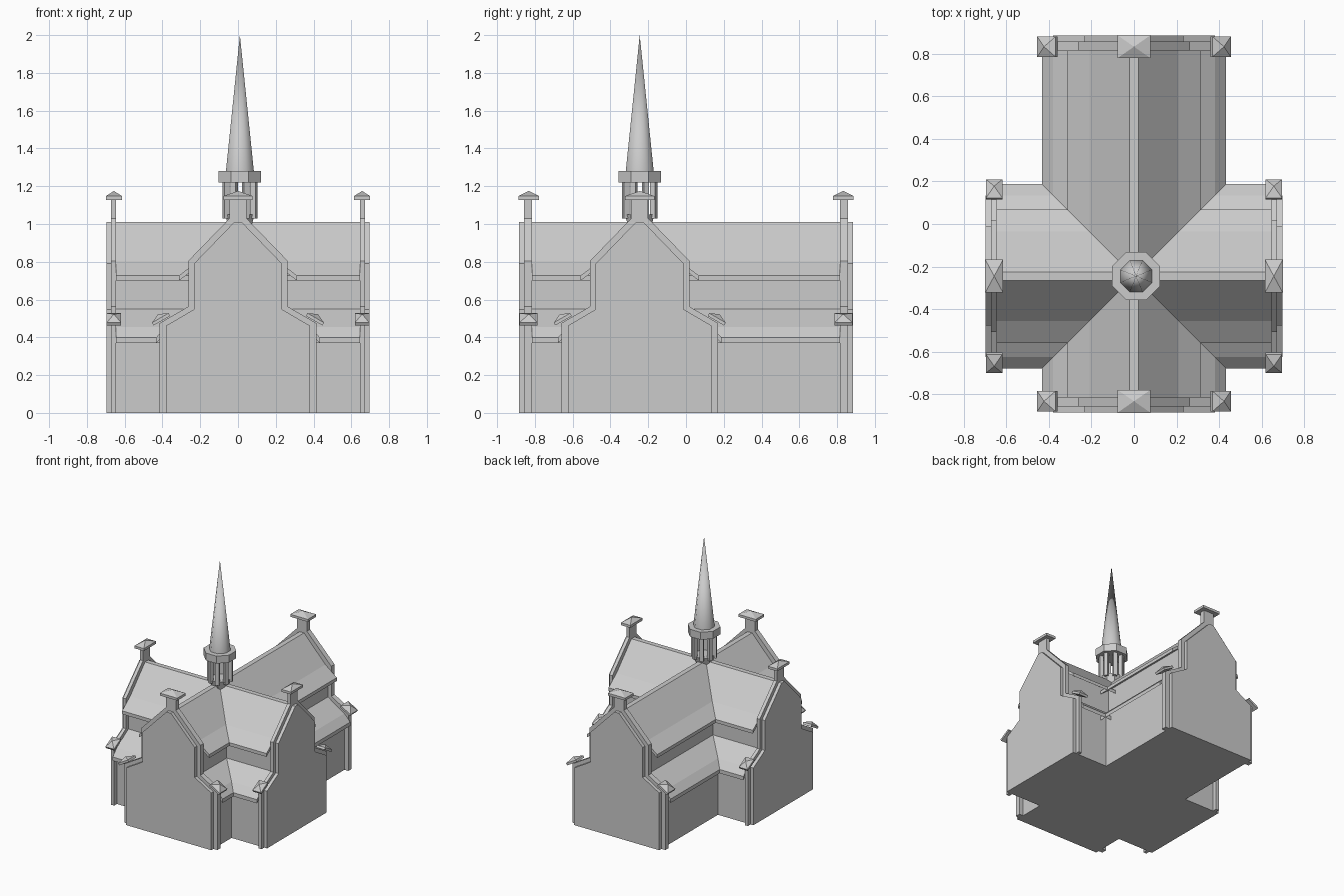
import bpy, bmesh, math
from mathutils import Matrix, Vector

if "Cube" in bpy.data.objects:
    bpy.data.objects.remove(bpy.data.objects["Cube"], do_unlink=True)

stone = bpy.data.materials.new("grey_stone")
GREY = (0.6, 0.6, 0.6, 1)
stone.diffuse_color = GREY
stone.use_nodes = True
stone.node_tree.nodes["Principled BSDF"].inputs["Base Color"].default_value = GREY


def finish(bm, name, matrix):
    bmesh.ops.recalc_face_normals(bm, faces=bm.faces)
    mesh = bpy.data.meshes.new(name)
    bm.to_mesh(mesh)
    bm.free()
    mesh.materials.append(stone)
    obj = bpy.data.objects.new(name, mesh)
    bpy.context.collection.objects.link(obj)
    obj.matrix_world = matrix
    return obj


def prism(name, half_profile, v0, v1, matrix):
    """Mirror a half profile across the arm and extrude it along the arm."""
    outline = half_profile + [(-u, z) for u, z in reversed(half_profile)]
    bm = bmesh.new()
    face = bm.faces.new([bm.verts.new((u, v0, z)) for u, z in outline])
    new = bmesh.ops.extrude_face_region(bm, geom=[face])["geom"]
    bmesh.ops.translate(bm, vec=(0, v1 - v0, 0),
                        verts=[g for g in new if isinstance(g, bmesh.types.BMVert)])
    return finish(bm, name, matrix)


def cap(name, hu, hv, matrix, rim=0.02, peak=0.047):
    """Flat block with a shallow pyramid on top."""
    bm = bmesh.new()
    corners = [(-hu, -hv), (hu, -hv), (hu, hv), (-hu, hv)]
    low = [bm.verts.new((u, v, 0)) for u, v in corners]
    top = [bm.verts.new((u, v, rim)) for u, v in corners]
    tip = bm.verts.new((0, 0, peak))
    bm.faces.new(low)
    for i in range(4):
        j = (i + 1) % 4
        bm.faces.new((low[i], low[j], top[j], top[i]))
        bm.faces.new((top[i], top[j], tip))
    return finish(bm, name, matrix)


def drum(name, r0, r1, z0, z1, matrix, sides=8):
    """Octagonal frustum with flat sides facing the axes."""
    bm = bmesh.new()
    bmesh.ops.create_cone(bm, cap_ends=True, segments=sides, radius1=r0, radius2=r1, depth=z1 - z0)
    bmesh.ops.rotate(bm, verts=bm.verts, matrix=Matrix.Rotation(math.pi / sides, 3, "Z"))
    bmesh.ops.translate(bm, verts=bm.verts, vec=(0, 0, (z0 + z1) / 2))
    return finish(bm, name, matrix)


# Half profiles: plain end wall, roofed body with eaves, raised coping
WALL = [(0.02, 1.01), (0.233, 0.79), (0.233, 0.548), (0.38, 0.462), (0.38, 0)]
BODY = [(0.02, 1.01), (0.21, 0.805), (0.313, 0.727), (0.313, 0.70), (0.233, 0.76),
        (0.233, 0.55), (0.38, 0.455), (0.433, 0.40), (0.433, 0.37), (0.38, 0.42), (0.38, 0)]
COPING = [(0.035, 1.04), (0.263, 0.805), (0.263, 0.563), (0.415, 0.475), (0.415, 0)]
STUB = [(0.045, 1.13), (0.045, 0.98)]


def arm_pair(label, matrix, length, c0, c1, cap_v, cap_hv, knee_hv):
    """One vaulted hall with a finished gable at both ends."""
    prism(label + "_hall", BODY, -c0, c0, matrix)
    for end, word in ((-1, "near"), (1, "far")):
        name = label + "_" + word
        prism(name + "_gable_wall", WALL, end * c0, end * length, matrix)
        prism(name + "_coping", COPING, end * c0, end * c1, matrix)
        prism(name + "_apex_stub", STUB, end * c0, end * c1, matrix)
        cap(name + "_apex_cap", 0.078, cap_hv, matrix @ Matrix.Translation((0, end * cap_v, 1.128)))
        for side in (-1, 1):
            place = Matrix.Translation((side * 0.403, end * cap_v, 0.488))
            tilt = Matrix.Rotation(side * math.radians(30), 4, "Y")
            cap(name + "_shoulder_cap", 0.05, knee_hv, matrix @ place @ tilt, 0.017, 0.04)


# Long nave and shorter transept
CROSS_Y = -0.245
arm_pair("nave", Matrix.Identity(4), 0.885, 0.815, 0.857, 0.833, 0.054, 0.048)
arm_pair("transept", Matrix.Translation((0, CROSS_Y, 0)) @ Matrix.Rotation(math.pi / 2, 4, "Z"),
         0.697, 0.645, 0.672, 0.657, 0.042, 0.038)

# Lantern and spire over the crossing
centre = Matrix.Translation((0.01, CROSS_Y, 0))
drum("lantern_base", 0.06, 0.085, 0.97, 1.05, centre)
drum("lantern_ring", 0.122, 0.122, 1.22, 1.28, centre)
for i in range(8):
    turn = Matrix.Rotation(math.pi / 8 + i * math.pi / 4, 4, "Z")
    drum("lantern_post", 0.021, 0.021, 1.03, 1.23, centre @ turn @ Matrix.Translation((0.08, 0, 0)), 4)
spire = drum("spire", 0.08, 0.0, 1.28, 2.0, centre)
bpy.ops.object.select_all(action="DESELECT")
spire.select_set(True)
bpy.context.view_layer.objects.active = spire
bpy.ops.object.shade_smooth_by_angle(angle=math.radians(50))
